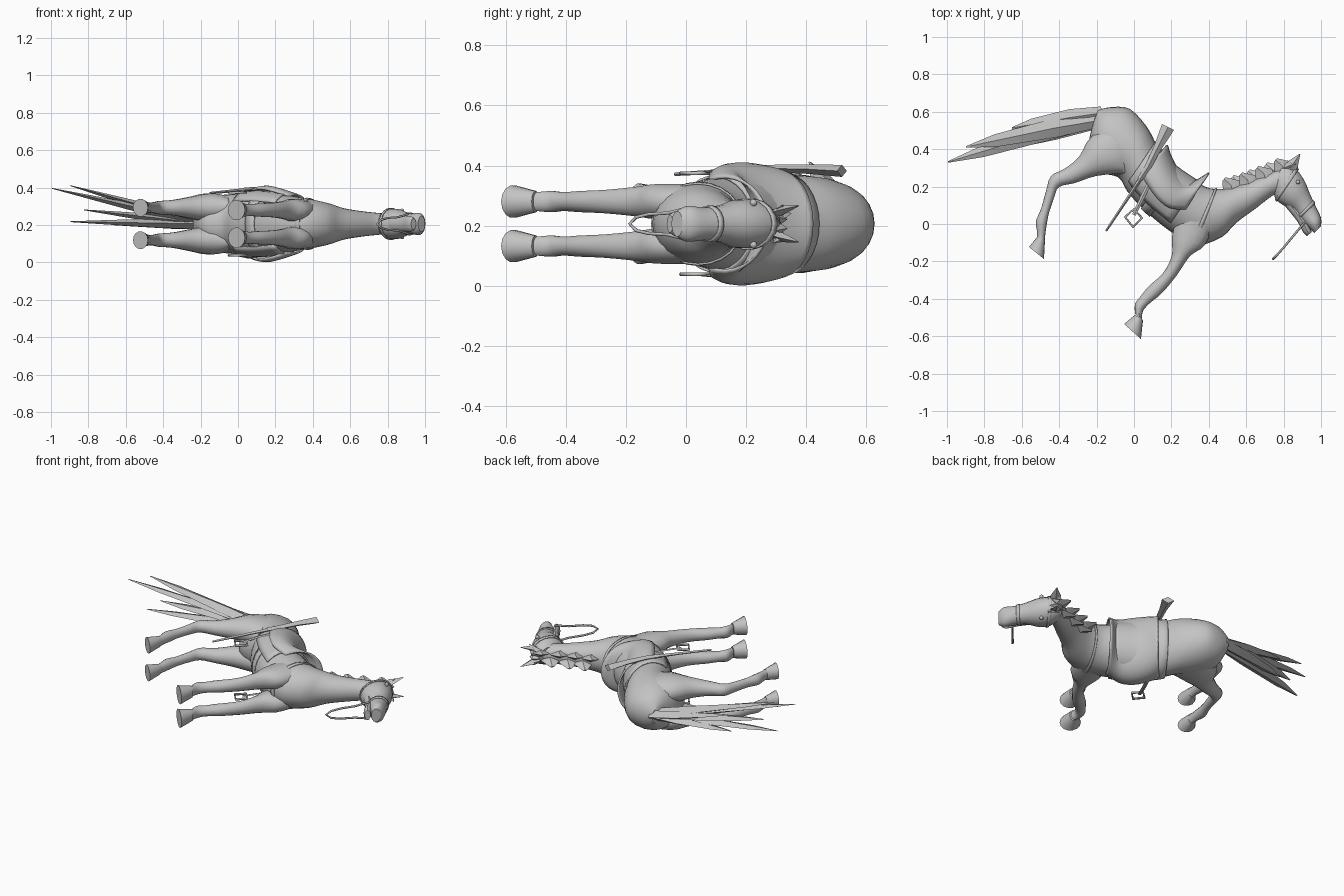
import bpy, bmesh, math
from mathutils import Vector

if "Cube" in bpy.data.objects:
    bpy.data.objects.remove(bpy.data.objects["Cube"])

U = 187.0      # plan units per model unit
C = 0.206      # height of the symmetry plane (horse lies on its side)

grey = bpy.data.materials.new("plain_grey")
grey.diffuse_color = (0.55, 0.55, 0.55, 1)
grey.use_nodes = True
grey.node_tree.nodes["Principled BSDF"].inputs["Base Color"].default_value = grey.diffuse_color


def make(name, verts, faces, angle=40, thick=0):
    me = bpy.data.meshes.new(name)
    me.from_pydata(verts, [], faces)
    bm = bmesh.new()
    bm.from_mesh(me)
    bmesh.ops.recalc_face_normals(bm, faces=bm.faces)
    bm.to_mesh(me)
    bm.free()
    me.materials.append(grey)
    me.shade_smooth()
    me.set_sharp_from_angle(angle=math.radians(angle))
    ob = bpy.data.objects.new(name, me)
    bpy.context.collection.objects.link(ob)
    if thick:
        m = ob.modifiers.new("thickness", 'SOLIDIFY')
        m.thickness = thick
        m.offset = 0
    return ob


def sample(st, t):
    """Smooth interpolation along a list of stations."""
    i = max(0, min(int(t), len(st) - 2))
    f = t - i
    p = [st[max(0, min(k, len(st) - 1))] for k in (i - 1, i, i + 1, i + 2)]
    return [0.5 * (2 * b + (c - a) * f + (2 * a - 5 * b + 4 * c - d) * f * f
                   + (3 * b - a - 3 * c + d) * f ** 3) for a, b, c, d in zip(*p)]


def loft(name, st, off=0, t0=0, t1=None, step=1 / 3, scale=1, arc=180, n=18,
         thick=0, angle=40):
    """Skin elliptical sections: (top x, top y, bottom x, bottom y, half width)."""
    t1 = len(st) - 1 if t1 is None else t1
    rows = max(1, round((t1 - t0) / step))
    closed = arc == 180
    cols = n if closed else n + 1
    verts, faces = [], []
    for r in range(rows + 1):
        x1, y1, x2, y2, hw = sample(st, t0 + (t1 - t0) * r / rows)
        for k in range(cols):
            a = math.radians(-arc + 2 * arc * k / n)
            c, s = math.cos(a) * scale, math.sin(a) * scale
            verts.append(((x1 + x2 + (x1 - x2) * c) / 2 / U,
                          (y1 + y2 + (y1 - y2) * c) / 2 / U, C + off + hw * s))
    for r in range(rows):
        for k in range(n):
            j = (k + 1) % cols
            faces.append((r * cols + k, r * cols + j,
                          (r + 1) * cols + j, (r + 1) * cols + k))
    if closed and not thick:
        faces.append(tuple(range(cols)))
        faces.append(tuple(range(rows * cols, (rows + 1) * cols)))
    return make(name, verts, faces, angle, thick)


def blade(name, path):
    """Four-sided tapering strip: (x, y, height from middle, half width, half thickness)."""
    verts, faces = [], []
    pts = [Vector((p[0] / U, p[1] / U, C + p[2])) for p in path]
    for i, p in enumerate(pts):
        d = pts[min(i + 1, len(pts) - 1)] - pts[max(i - 1, 0)]
        side = Vector((-d.y, d.x, 0)).normalized() * path[i][3]
        up = Vector((0, 0, path[i][4]))
        verts += [p + side, p + up, p - side, p - up]
    m = len(pts)
    for i in range(m - 1):
        for k in range(4):
            j = (k + 1) % 4
            faces.append((4 * i + k, 4 * i + j, 4 * i + 4 + j, 4 * i + 4 + k))
    faces += [(0, 1, 2, 3), tuple(range(4 * m - 4, 4 * m))]
    return make(name, verts, faces, 20)


def cord(name, pts, radius, cyclic=False):
    cu = bpy.data.curves.new(name, 'CURVE')
    cu.dimensions = '3D'
    cu.bevel_depth = radius
    cu.bevel_resolution = 1
    sp = cu.splines.new('POLY')
    sp.points.add(len(pts) - 1)
    for q, (x, y, z) in zip(sp.points, pts):
        q.co = (x / U, y / U, C + z, 1)
    sp.use_cyclic_u = cyclic
    cu.materials.append(grey)
    ob = bpy.data.objects.new(name, cu)
    bpy.context.collection.objects.link(ob)


# trunk and neck
trunk = [(-36, 114, -41, 100, .05), (-22, 117, -45, 78, .115), (-4, 115, -36, 53, .15),
         (13, 97, -16, 47, .162), (24, 77, -7, 33, .166), (38, 60, 6, 18, .168),
         (56, 47, 24, 2, .16), (72, 37, 42, -11, .145), (84, 35, 64, -21, .13),
         (94, 36, 88, -13, .11), (108, 40, 102, 1, .085), (121, 45, 121, 15, .07),
         (136, 51, 138, 28, .06), (150, 57, 147, 31, .055)]
loft("trunk_and_neck", trunk, n=24)

# head: skull tapering to upper muzzle, with a separate lower jaw
head = [(149, 59, 139, 39, .05), (160, 57, 141, 26, .078), (170, 44, 149, 19, .08),
        (176, 30, 160, 13, .062), (182, 17, 167, 3, .055), (187, 6, 175, -4, .06),
        (187, -2, 180, -9, .042)]
jaw = [(160, 22, 150, 19, .04), (170, 8, 163, 3, .042), (176, -4, 169, -8, .042),
       (178, -8, 173, -12, .03)]
loft("head", head)
loft("lower_jaw", jaw, n=12)

# legs and hooves
hind = [(-8, 106, -8, 48, .06), (-42, 88, -14, 50, .078), (-55, 67, -38, 48, .06),
        (-70, 55, -59, 41, .042), (-83, 48, -75, 37, .036), (-88, 33, -80, 26, .03),
        (-93, 15, -85, 11, .028), (-98, 3, -87, 1, .033), (-97, -7, -89, -13, .03),
        (-97, -14, -89, -17, .032)]
fore = [(44, 15, 81, 3, .06), (38, -13, 71, -21, .06), (38, -31, 56, -32, .05),
        (29, -49, 43, -51, .04), (15, -62, 28, -69, .036), (6, -73, 16, -79, .032),
        (1, -80, 9, -87, .036), (1, -90, 8, -95, .032)]
hind_hoof = [(-97, -13, -89, -16, .034), (-105, -23, -90, -35, .048)]
fore_hoof = [(1, -91, 9, -96, .036), (-10, -100, 7, -115, .055)]

for s, side in ((1, "right"), (-1, "left")):
    loft("hind_leg_" + side, hind, off=.087 * s, n=14)
    loft("hind_hoof_" + side, hind_hoof, off=.087 * s, n=14)
    loft("front_leg_" + side, fore, off=.074 * s, n=14)
    loft("front_hoof_" + side, fore_hoof, off=.074 * s, n=14)
    # ears and eyes
    blade("ear_" + side, [(155, 52, .03 * s, .026, .012), (159, 60, .045 * s, .03, .016),
                          (166, 70, .06 * s, .002, .002)])
    bpy.ops.mesh.primitive_uv_sphere_add(segments=10, ring_count=6, radius=.012,
                                         location=(164 / U, 42 / U, C + .07 * s))
    eye = bpy.context.object
    eye.name = "eye_" + side
    eye.data.materials.append(grey)
    # stirrup leather and ring
    blade("stirrup_leather_" + side, [(18, 46, .18 * s, .012, .004), (9, 28, .18 * s, .012, .004),
                                      (0, 9, .17 * s, .01, .004)])
    cord("stirrup_" + side, [(-9, 7, .168 * s), (0, 15, .168 * s), (8, 6, .168 * s),
                             (-1, -3, .168 * s)], .007, True)

# saddle, blanket and straps
seat = [(33, 79, -6, 36, .175), (37, 67, 2, 26, .192), (46, 51, 12, 14, .2),
        (58, 42, 24, 4, .186), (75, 51, 40, -3, .155)]
loft("saddle", seat, arc=110, n=20, thick=.01)
loft("saddle_blanket", trunk, t0=3.75, t1=6.5, scale=1.035, arc=135, n=24, thick=.008)
loft("girth_strap", trunk, t0=5.1, t1=5.6, scale=1.03, n=24, thick=.006)
loft("breast_strap", trunk, t0=7.7, t1=7.9, scale=1.02, n=24, thick=.006)

# bridle and reins
for name, t in (("noseband", 3.5), ("cheek_band", 1.1)):
    loft(name, head, t0=t, t1=t + .25, scale=1.03, thick=.006)
cord("reins", [(170, 1, .052), (160, -11, .036), (150, -23, .032), (143, -31, .022),
               (139, -35, 0), (143, -31, -.022), (150, -23, -.032), (160, -11, -.036),
               (170, 1, -.052)], .006)

# mane locks along the crest, leaning alternately to each side
for i in range(7):
    x1, y1 = sample(trunk, 9 + i * .6)[:2]
    z = .014 * (-1) ** i
    blade("mane_lock_%d" % i, [(x1 + 6, y1 - 9, z, .055, .03), (x1 + 3, y1 + 3, 1.5 * z, .05, .018),
                               (x1 - 4, y1 + 9, 2.5 * z, .012, .004)])

# forelock tufts
for i in range(4):
    z = -.045 + .03 * i
    blade("forelock_%d" % i, [(150, 56, z * .5, .02, .018), (157, 59, z, .022, .016),
                              (165 - i, 54 + 2 * i, z * 1.4, .002, .002)])

# tail blades fanning out, broad and flat
tail = [(-186, 62, .19, 105, .03), (-168, 77, .205, 104, .034), (-122, 96, .10, 111, .03),
        (-154, 75, .075, 107, .036), (-168, 70, .012, 103, .032), (-124, 93, -.005, 109, .03)]
for i, (x, y, z, ry, w) in enumerate(tail):
    blade("tail_blade_%d" % i, [(-32, ry, 0, .035, .03),
                                (-32 + (x + 32) * .35, ry + (y - ry) * .3, z * .35, w * 1.5, .025),
                                (-32 + (x + 32) * .78, ry + (y - ry) * .76, z * .78, w, .01),
                                (x, y, z, .004, .002)])

# rifle slung along one flank
blade("rifle_stock", [(34, 97, .176, .036, .02), (24, 77, .182, .022, .016),
                      (14, 57, .184, .018, .013), (6, 45, .182, .014, .012)])
blade("rifle_barrel", [(9, 49, .182, .011, .011), (-8, 23, .175, .008, .008),
                       (-28, -7, .165, .006, .006)])
